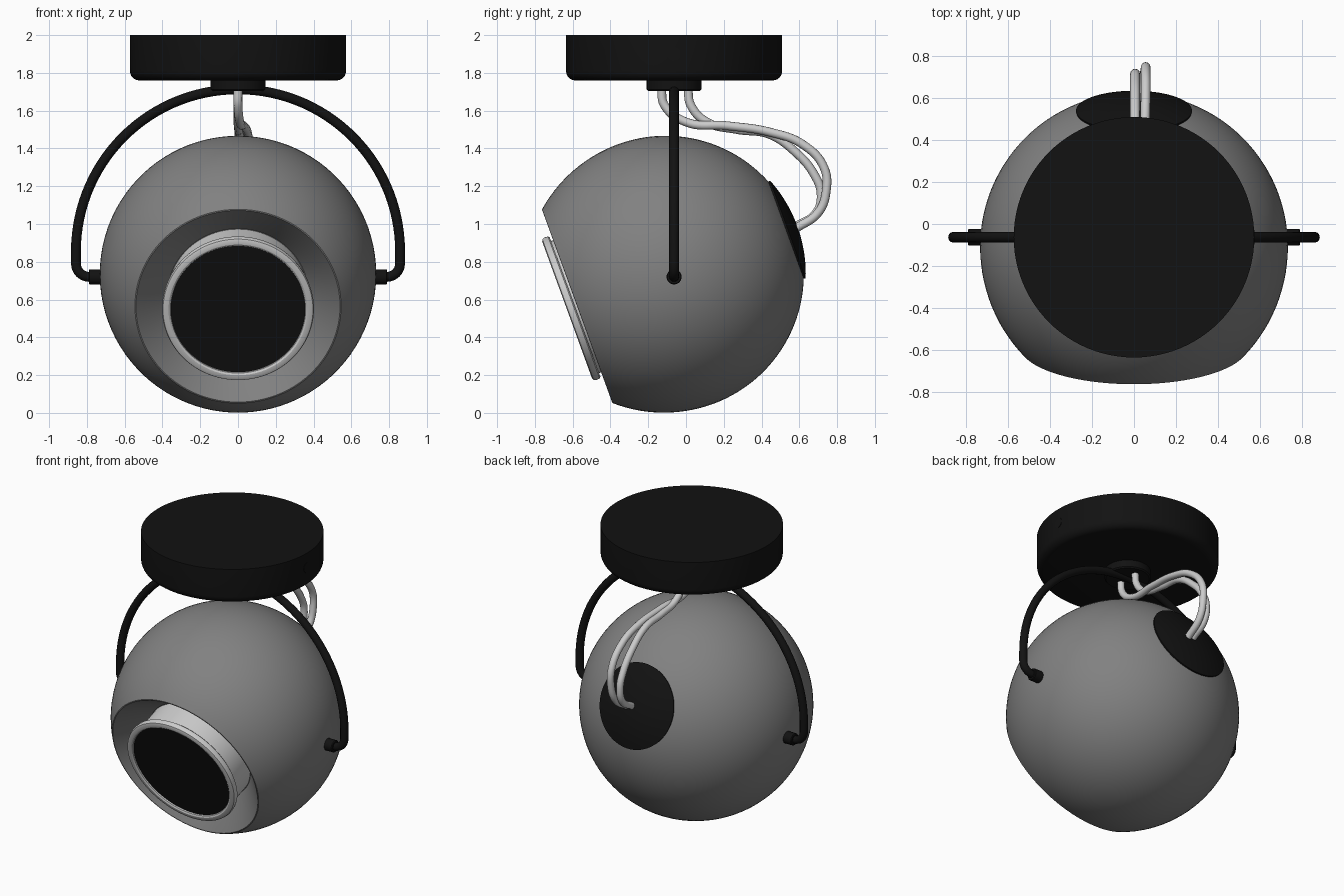
import bpy, bmesh
from math import sin, cos, radians, pi, sqrt, asin
from mathutils import Matrix, Vector

if "Cube" in bpy.data.objects:
    bpy.data.objects.remove(bpy.data.objects["Cube"])


def material(name, v):
    m = bpy.data.materials.new(name)
    m.diffuse_color = (v, v, v, 1)
    m.use_nodes = True
    m.node_tree.nodes["Principled BSDF"].inputs["Base Color"].default_value = m.diffuse_color
    return m


BLACK = material("black", 0.006)
WHITE = material("light_grey", 0.62)
GREY = material("mid_grey", 0.22)


def finish(ob, mat, angle=30):
    ob.data.materials.append(mat)
    bpy.ops.object.select_all(action='DESELECT')
    ob.select_set(True)
    bpy.context.view_layer.objects.active = ob
    bpy.ops.object.shade_smooth_by_angle(angle=radians(angle))
    return ob


def lathe(name, profile, matrix, mat, steps=96):
    """Spin (radius, height) points about local z, then place with matrix."""
    bm = bmesh.new()
    vs = [bm.verts.new((r, 0, z)) for r, z in profile]
    es = [bm.edges.new(p) for p in zip(vs, vs[1:])]
    bmesh.ops.spin(bm, geom=vs + es, cent=(0, 0, 0), axis=(0, 0, 1),
                   angle=2 * pi, steps=steps)
    bmesh.ops.remove_doubles(bm, verts=bm.verts, dist=1e-4)
    bmesh.ops.recalc_face_normals(bm, faces=bm.faces)
    bm.transform(matrix)
    me = bpy.data.meshes.new(name)
    bm.to_mesh(me)
    bm.free()
    ob = bpy.data.objects.new(name, me)
    bpy.context.collection.objects.link(ob)
    return finish(ob, mat)


def tube(name, pts, radius, mat, kind='NURBS'):
    """Round tube along a path, converted to a mesh."""
    cu = bpy.data.curves.new(name, 'CURVE')
    cu.dimensions = '3D'
    cu.bevel_depth = radius
    cu.bevel_resolution = 4
    cu.use_fill_caps = True
    if kind == 'POLY':
        sp = cu.splines.new('POLY')
        sp.points.add(len(pts) - 1)
        for p, co in zip(sp.points, pts):
            p.co = (*co, 1)
    else:
        sp = cu.splines.new('BEZIER')
        sp.resolution_u = 10
        sp.bezier_points.add(len(pts) - 1)
        for p, co in zip(sp.bezier_points, pts):
            p.co = co
            p.handle_left_type = p.handle_right_type = 'AUTO'
    ob = bpy.data.objects.new(name, cu)
    bpy.context.collection.objects.link(ob)
    bpy.ops.object.select_all(action='DESELECT')
    ob.select_set(True)
    bpy.context.view_layer.objects.active = ob
    bpy.ops.object.convert(target='MESH')
    return finish(bpy.context.object, mat, 50)


# Tilted head frame: local +z looks out of the front opening
R = 0.732
HEAD = Matrix.Translation((0, -0.108, 0.735)) @ Matrix.Rotation(radians(110), 4, 'X')


def arc(r, a0, a1, n):
    """Points on a sphere outline, angle measured from the back pole."""
    out = []
    for i in range(n + 1):
        a = radians(a0 + (a1 - a0) * i / n)
        z = -r * cos(a)
        out.append((max(r * sin(a), 0), z * 1.02 if z > 0 else z))
    return out


# Ball shade with a funnel-shaped front recess
rim = 180 - math_deg if (math_deg := asin(0.546 / R) * 180 / pi) else 0
shade = arc(R, 0, rim, 44)
rz = shade[-1][1]
shade += [(0.540, rz + 0.001), (0.535, rz - 0.003), (0.375, rz - 0.17), (0.0, rz - 0.17)]
lathe("ball_shade", shade, HEAD, GREY)

# Back cap following the ball, slightly raised
cap_a = asin(0.272 / R) * 180 / pi
cap = arc(R + 0.01, 0, cap_a, 10) + [(0.268, -R * cos(radians(cap_a)) + 0.02)]
lathe("back_cap", cap, HEAD, BLACK)

# Lamp holder tube with rounded lip, and dark lens
f = 0.555
lathe("lamp_ring", [(0.372, rz - 0.17), (0.372, f - 0.045), (0.392, f - 0.045), (0.400, f - 0.038),
                    (0.402, f - 0.018), (0.397, f - 0.005), (0.385, f), (0.368, f),
                    (0.358, f - 0.006), (0.355, f - 0.018), (0.355, f - 0.04)], HEAD, WHITE)
lathe("lamp_lens", [(0, f - 0.014), (0.357, f - 0.014), (0.357, f - 0.05)], HEAD, BLACK)

# Ceiling canopy and neck
PY = -0.063
MOUNT = Matrix.Translation((0, PY, 0))
edge = [(0.522 + 0.05 * sin(radians(a)), 1.81 - 0.05 * cos(radians(a))) for a in range(0, 91, 15)]
lathe("ceiling_canopy", [(0, 1.76)] + edge + [(0.572, 2.0), (0, 2.0)], MOUNT, BLACK)
lathe("canopy_neck", [(0, 1.705), (0.137, 1.705), (0.145, 1.713), (0.145, 1.77)], MOUNT, BLACK, 48)

# Side screw on the canopy
SCREW = Matrix.Translation((0.57, PY, 1.9)) @ Matrix.Rotation(pi / 2, 4, 'Y')
lathe("canopy_screw", [(0, 0.003), (0.035, 0.003), (0.035, -0.02)], SCREW, BLACK, 24)

# Bracket rod: half circle on top, straight legs, bends towards the pivots
AX, CZ, PZ, B = 0.858, 0.855, 0.72, 0.07
half = [(AX * sin(radians(a)), CZ + AX * cos(radians(a))) for a in range(3, 91, 3)]
half += [(AX - B + B * cos(radians(a)), PZ + B - B * sin(radians(a))) for a in range(0, 91, 15)]
half += [(0.70, PZ)]
path = [(-x, PY, z) for x, z in reversed(half)] + [(0, PY, CZ + AX)] + [(x, PY, z) for x, z in half]
tube("bracket_rod", path, 0.026, BLACK, 'POLY')

# Pivot bushings
for side, word in ((-1, "left"), (1, "right")):
    m = Matrix.Translation((0, PY, PZ)) @ Matrix.Rotation(side * pi / 2, 4, 'Y')
    lathe(word + "_pivot_bushing", [(0, 0.69), (0.04, 0.69), (0.04, 0.785), (0.036, 0.79), (0, 0.79)],
          m, BLACK, 32)

# Two cables from the neck to the back cap
tube("outer_cable", [(0, -0.13, 1.72), (0, -0.115, 1.63), (0.01, 0, 1.54), (0.03, 0.22, 1.52),
                     (0.05, 0.45, 1.485), (0.055, 0.62, 1.42), (0.055, 0.73, 1.30),
                     (0.055, 0.742, 1.17), (0.05, 0.70, 1.06), (0.045, 0.58, 0.975)], 0.023, WHITE)
tube("inner_cable", [(0, 0.01, 1.72), (0, 0.025, 1.63), (0, 0.11, 1.54), (0.003, 0.27, 1.50),
                     (0.005, 0.44, 1.475), (0.005, 0.58, 1.38), (0.005, 0.68, 1.26),
                     (0.005, 0.715, 1.16), (0.005, 0.69, 1.06), (0.005, 0.58, 0.985)], 0.023, WHITE)
